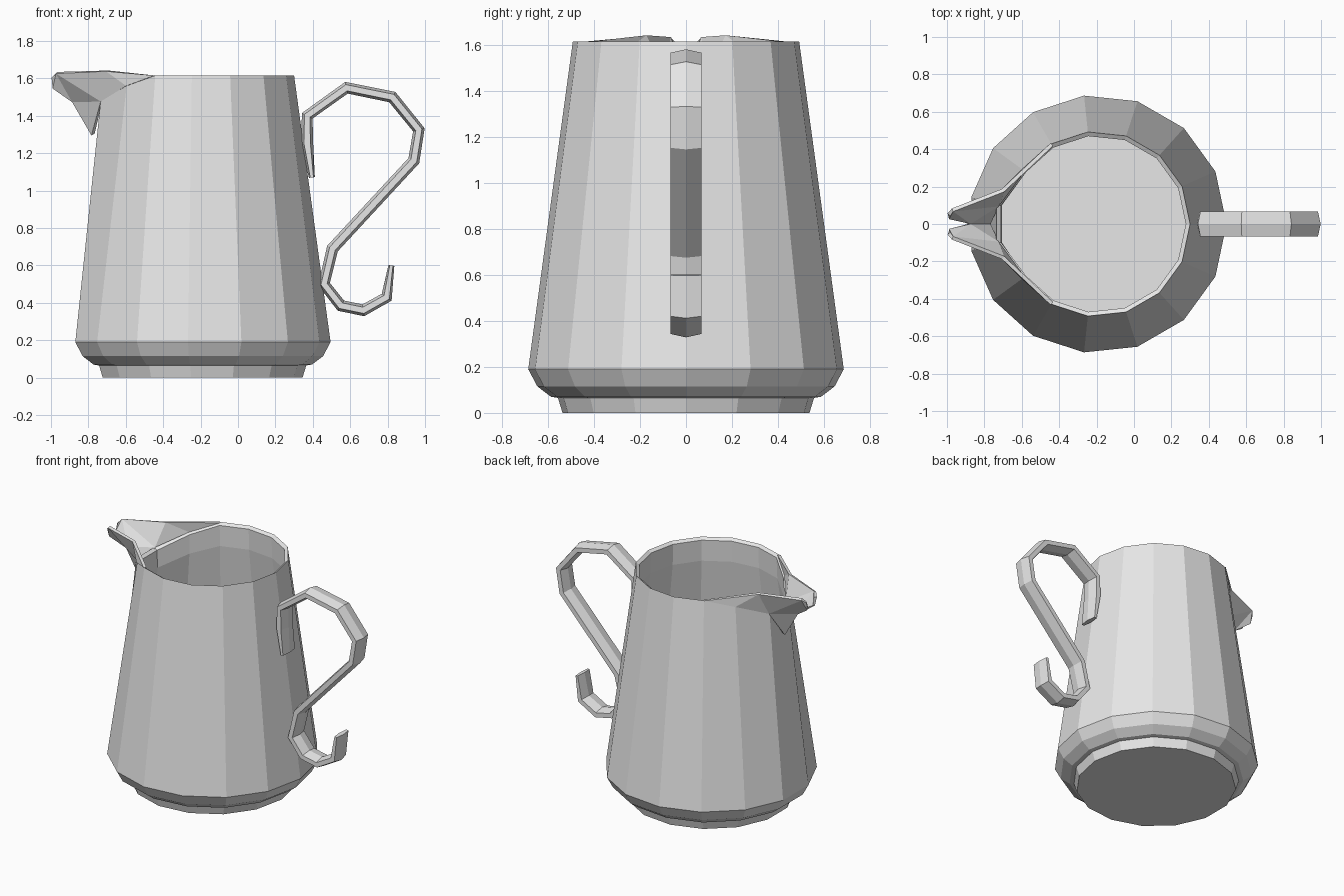
import bpy, bmesh, math
from mathutils import Vector

if "Cube" in bpy.data.objects:
    bpy.data.objects.remove(bpy.data.objects["Cube"])

mat = bpy.data.materials.new("light grey")
mat.diffuse_color = (0.8, 0.8, 0.8, 1)
mat.use_nodes = True
mat.node_tree.nodes["Principled BSDF"].inputs["Base Color"].default_value = mat.diffuse_color

N, CX = 15, -0.195


def make(name, bm):
    bmesh.ops.recalc_face_normals(bm, faces=bm.faces[:])
    me = bpy.data.meshes.new(name)
    bm.to_mesh(me)
    bm.free()
    me.materials.append(mat)
    ob = bpy.data.objects.new(name, me)
    bpy.context.collection.objects.link(ob)
    return ob


def skin(bm, rings):
    # join successive closed rings and cap both ends
    vs = [[bm.verts.new(p) for p in r] for r in rings]
    for a, b in zip(vs, vs[1:]):
        for i in range(len(a)):
            j = (i + 1) % len(a)
            bm.faces.new((a[i], a[j], b[j], b[i]))
    bm.faces.new(vs[0][::-1])
    bm.faces.new(vs[-1])


# Jug body: outside profile up to the rim, then the inside down to the floor
dip = {6: 0.055, 9: 0.055, 7: 0.135, 8: 0.135}       # rim lowered at the spout
push = {7: -0.055, 8: -0.055}


def ring(r, z, k):
    pts = []
    for i in range(N):
        a = 2 * math.pi * i / N
        pts.append((CX + r * math.cos(a) + k * push.get(i, 0), r * math.sin(a),
                    z - k * dip.get(i, 0)))
    return pts


profile = [(0.54, 0, 0), (0.56, 0.065, 0), (0.59, 0.07, 0), (0.65, 0.115, 0),
           (0.69, 0.19, 0), (0.495, 1.615, 1), (0.472, 1.6, 1), (0.478, 1.45, 0.8),
           (0.655, 0.2, 0), (0.56, 0.1, 0)]
bm = bmesh.new()
skin(bm, [ring(*p) for p in profile])
make("jug_body", bm)

# Pouring spout: one side mirrored, open at the top with a notched tip
top = ring(0.49, 1.615, 1)
bm = bmesh.new()
for s in (1, -1):
    def v(x, y, z):
        return bm.verts.new((x, s * y, z))
    p0, p1, p2 = (v(*top[i]) for i in (5, 6, 7))
    r1, r2 = v(-0.70, 0.18, 1.64), v(-0.97, 0.075, 1.63)
    t1, t2 = v(-0.99, 0.05, 1.605), v(-0.99, 0.035, 1.55)
    k, b = v(-0.88, 0, 1.48), v(-0.775, 0, 1.3)
    for f in ((p0, p1, r1), (p1, p2, r1), (p2, r2, r1), (p2, k, r2),
              (k, t2, r2), (t2, t1, r2), (p2, b, k)):
        bm.faces.new(f if s > 0 else f[::-1])
bmesh.ops.remove_doubles(bm, verts=bm.verts[:], dist=0.001)
spout = make("spout", bm)
m = spout.modifiers.new("thickness", 'SOLIDIFY')
m.thickness = 0.02
m.offset = 0

# Handle: six-sided strap swept along a curled path
path = [(0.395, 1.07), (0.37, 1.25), (0.37, 1.40), (0.58, 1.55), (0.825, 1.50),
        (0.967, 1.325), (0.94, 1.16), (0.505, 0.69), (0.46, 0.50), (0.55, 0.385),
        (0.67, 0.36), (0.795, 0.43), (0.82, 0.60)]
section = [(0.067, 0.017), (0, 0.032), (-0.067, 0.017),
           (-0.067, -0.017), (0, -0.032), (0.067, -0.017)]
pts = [Vector(p) for p in path]
rings = []
for i, p in enumerate(pts):
    d0 = (p - pts[max(i - 1, 0)]).normalized() if i else (pts[1] - p).normalized()
    d1 = (pts[i + 1] - p).normalized() if i < len(pts) - 1 else d0
    t = (d0 + d1).normalized()
    taper = 0.5 if i in (0, len(pts) - 1) else 1
    rings.append([(p.x - t.y * h * taper, w, p.y + t.x * h * taper) for w, h in section])
bm = bmesh.new()
skin(bm, rings)
make("handle", bm)
